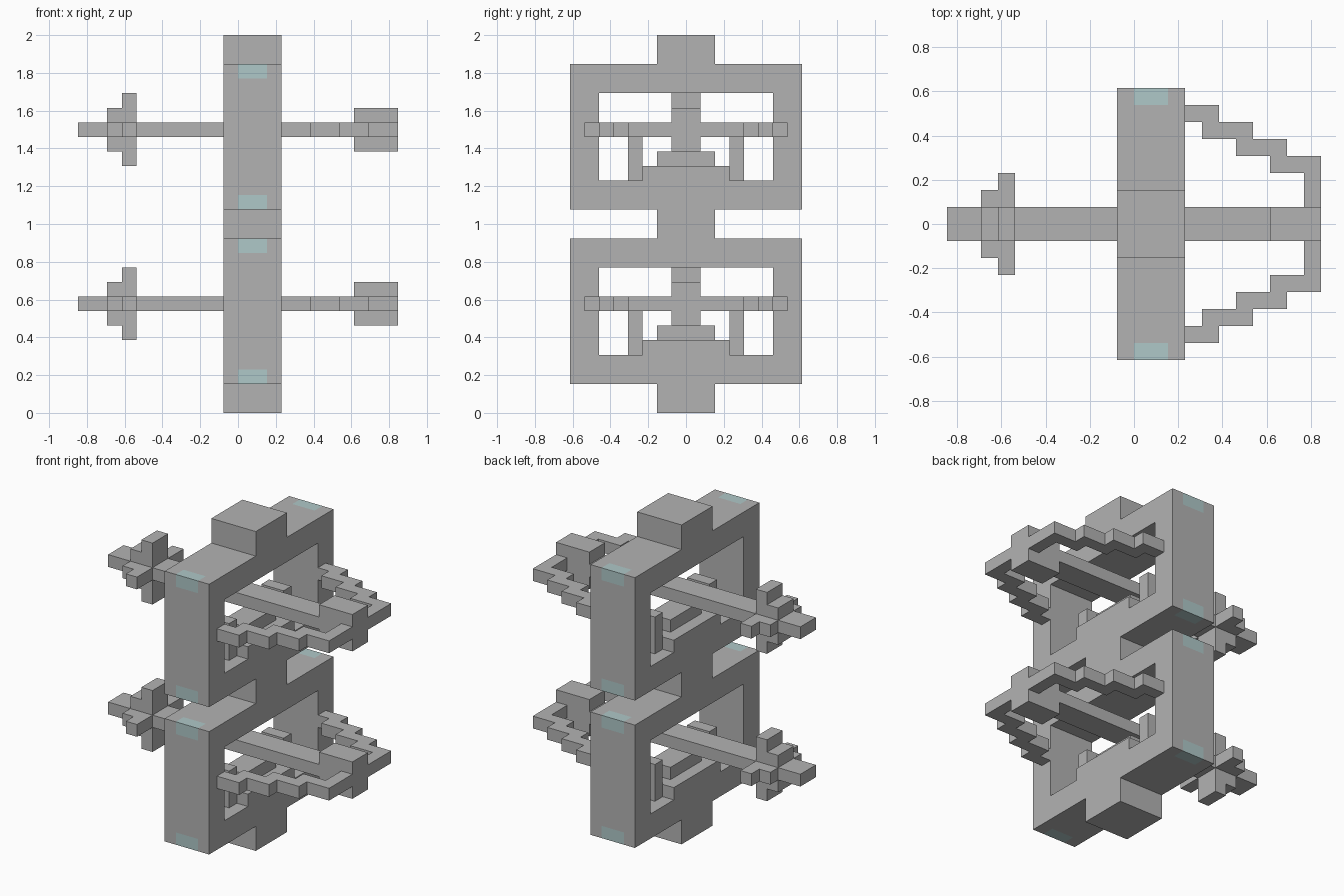
import bpy, bmesh
from mathutils import Matrix, Vector

U = 1 / 13          # one grid block
TIER = 12           # height of one tier in blocks

cube = bpy.data.objects.get("Cube")
if cube:
    bpy.data.objects.remove(cube)


def material(name, rgb):
    m = bpy.data.materials.new(name)
    m.use_nodes = True
    m.diffuse_color = (*rgb, 1)
    bsdf = next(n for n in m.node_tree.nodes if n.type == 'BSDF_PRINCIPLED')
    bsdf.inputs["Base Color"].default_value = (*rgb, 1)
    bsdf.inputs["Roughness"].default_value = 0.8
    return m


GREY = material("stone grey", (0.45, 0.45, 0.45))
TEAL = material("pale teal", (0.43, 0.58, 0.58))

# Columns: profile right, profile up, extrusion direction
PLANES = {
    "YZ": Matrix(((0, 0, 1, 0), (1, 0, 0, 0), (0, 1, 0, 0), (0, 0, 0, 1))),
    "XY": Matrix.Identity(4),
    "XZ": Matrix(((1, 0, 0, 0), (0, 0, -1, 0), (0, 1, 0, 0), (0, 0, 0, 1))),
}


def prism(name, plane, loops, low, high, lift=0):
    """Extrude outlines (later loops are holes) between two block positions."""
    curve = bpy.data.curves.new(name, 'CURVE')
    curve.dimensions = '2D'
    curve.fill_mode = 'BOTH'
    curve.extrude = (high - low) / 2
    for loop in loops:
        s = curve.splines.new('POLY')
        s.points.add(len(loop) - 1)
        for p, (a, b) in zip(s.points, loop):
            p.co = (a, b, 0, 1)
        s.use_cyclic_u = True
    temp = bpy.data.objects.new(name + " outline", curve)
    mesh = bpy.data.meshes.new_from_object(temp)
    bpy.data.objects.remove(temp)
    bpy.data.curves.remove(curve)

    bm = bmesh.new()
    bm.from_mesh(mesh)
    bmesh.ops.remove_doubles(bm, verts=bm.verts, dist=0.001)
    move = (Matrix.Translation((0, 0, lift)) @ PLANES[plane]
            @ Matrix.Translation((0, 0, (low + high) / 2)))
    bm.transform(Matrix.Scale(U, 4) @ move)
    bmesh.ops.recalc_face_normals(bm, faces=bm.faces)
    for f in bm.faces:
        f.smooth = False
        f.material_index = 0
    bm.to_mesh(mesh)
    bm.free()
    mesh.name = name
    mesh.materials.clear()
    mesh.materials.append(GREY)
    obj = bpy.data.objects.new(name, mesh)
    bpy.context.collection.objects.link(obj)
    return obj


def rect(a0, a1, b0, b1):
    return [(a0, b0), (a1, b0), (a1, b1), (a0, b1)]


def mirrored(half, axis):
    """Close a half outline by reflecting it across the given axis."""
    flip = [(-a, b) if axis == 0 else (a, -b) for a, b in reversed(half)]
    return half + flip


# Main frame: two stacked rings with short necks, stepped sills inside
half = [(2, 0), (2, 2), (8, 2), (8, 12), (2, 12),
        (2, 14), (8, 14), (8, 24), (2, 24), (2, 26)]
sill = [(3, 5), (3, 4), (6, 4), (6, 10)]
holes = [mirrored([(a, b + z) for a, b in sill], 0) for z in (0, TIER)]
frame = prism("frame", "YZ", [mirrored(half, 0)] + holes, -1, 3)

# Teal inlays at the ring corners, cut into the frame faces
bands = [(2, 3), (11, 12), (14, 15), (23, 24)]
bm = bmesh.new()
bm.from_mesh(frame.data)
cuts = [((x, 0, 0), (1, 0, 0)) for x in (0, 2)]
cuts += [((0, y, 0), (0, 1, 0)) for y in (-7, 7)]
cuts += [((0, 0, z), (0, 0, 1)) for z in (3, 11, 15, 23)]
for point, normal in cuts:
    bmesh.ops.bisect_plane(bm, geom=bm.verts[:] + bm.edges[:] + bm.faces[:],
                           plane_co=Vector(point) * U, plane_no=normal)
frame.data.materials.append(TEAL)
for f in bm.faces:
    x, y, z = f.calc_center_median() / U
    in_band = any(a - 0.01 < z < b + 0.01 for a, b in bands)
    if 0 < x < 2 and abs(y) > 7.01 and in_band:
        f.material_index = 1
bm.to_mesh(frame.data)
bm.free()

# Outlines for the crossbow parts
bow = mirrored([(10, 3), (8, 3), (8, 4), (6, 4), (6, 5), (4, 5), (4, 6), (3, 6),
                (3, 7), (5, 7), (5, 6), (7, 6), (7, 5), (9, 5), (9, 4), (11, 4)], 1)
shaft = mirrored([(8, 1), (-7, 1), (-7, 3), (-8, 3), (-8, 2),
                  (-9, 2), (-9, 1), (-11, 1)], 1)
fin = [(-9, 6), (-8, 6), (-8, 5), (-7, 5), (-7, 10), (-8, 10), (-8, 9), (-9, 9)]

for tier, z in (("lower", 0), ("upper", TIER)):
    prism(tier + "_bow", "XY", [bow], 7, 8, z)
    prism(tier + "_shaft_with_side_fins", "XY", [shaft], 7, 8, z)
    prism(tier + "_upright_fin", "XZ", [fin], -1, 1, z)
    prism(tier + "_shaft_head", "XY", [rect(8, 11, -1, 1)], 6, 9, z)
    prism(tier + "_rest", "XY", [rect(0, 2, -2, 2)], 5, 6, z)
    for side, y in (("front", -4), ("back", 3)):
        prism(tier + "_" + side + "_post", "XY", [rect(0, 2, y, y + 1)], 4, 7, z)
